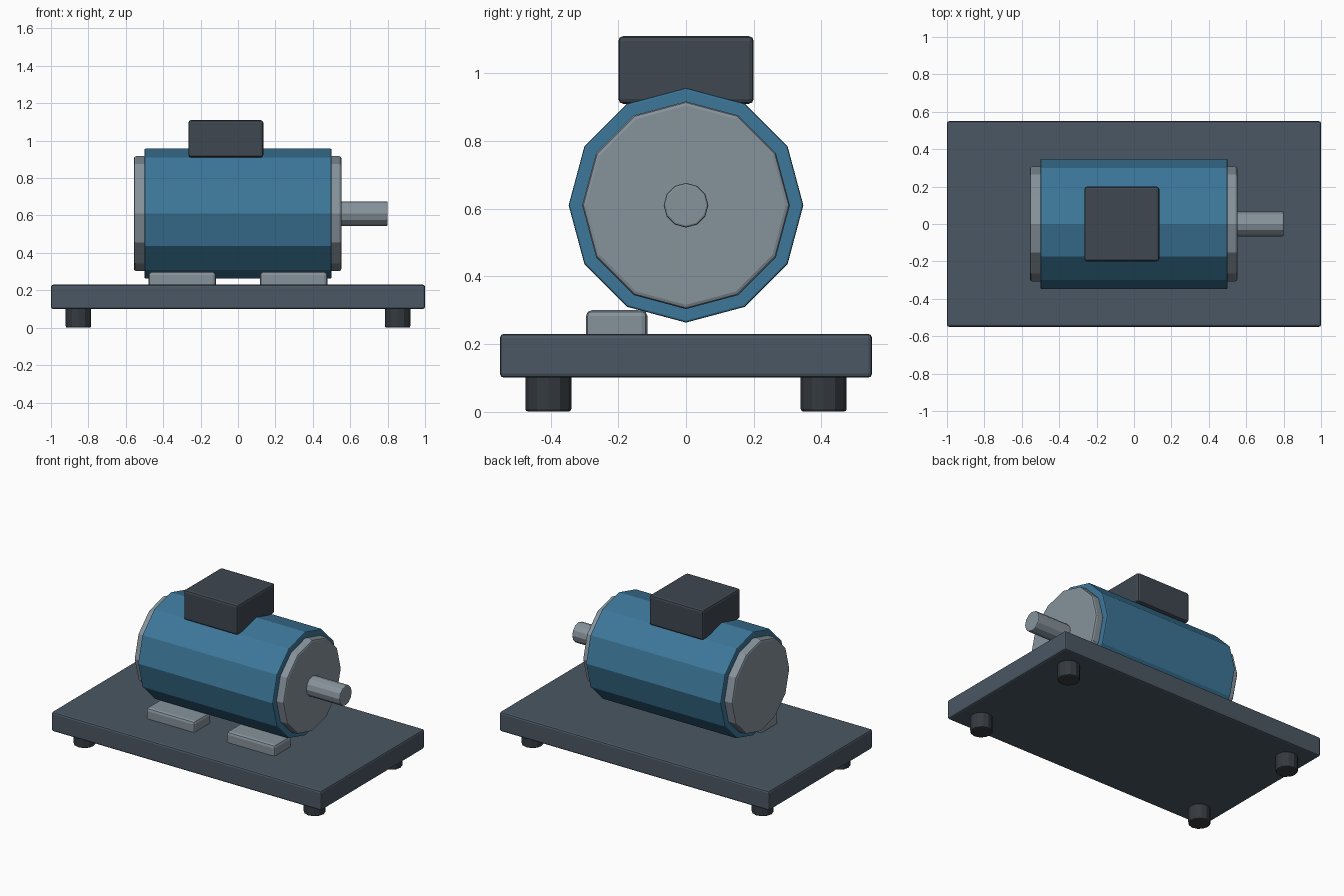
import bpy, math

if "Cube" in bpy.data.objects:
    bpy.data.objects.remove(bpy.data.objects["Cube"])

def material(name, rgb):
    m = bpy.data.materials.new(name)
    m.diffuse_color = (*rgb, 1)
    m.use_nodes = True
    m.node_tree.nodes["Principled BSDF"].inputs["Base Color"].default_value = m.diffuse_color
    return m

BLUE = material("blue_paint", (0.045, 0.184, 0.319))
SLATE = material("slate_steel", (0.07, 0.095, 0.125))
DARK = material("dark_casing", (0.05, 0.063, 0.08))
RUBBER = material("rubber", (0.035, 0.042, 0.05))
METAL = material("light_metal", (0.24, 0.29, 0.33))

def finish(name, mat, bevel, segments=2):
    ob = bpy.context.object
    ob.name = name
    ob.data.materials.append(mat)
    bpy.ops.object.transform_apply(location=False, rotation=True, scale=True)
    b = ob.modifiers.new("edge_bevel", 'BEVEL')
    b.width = bevel
    b.segments = segments
    b.limit_method = 'ANGLE'
    b.angle_limit = math.radians(40)
    return ob

def box(name, lo, hi, mat, bevel):
    mid = [(a + b) / 2 for a, b in zip(lo, hi)]
    bpy.ops.mesh.primitive_cube_add(size=1, location=mid)
    bpy.context.object.scale = [b - a for a, b in zip(lo, hi)]
    return finish(name, mat, bevel)

def cylinder_x(name, x0, x1, radius, mat, bevel, z=0.61):
    bpy.ops.mesh.primitive_cylinder_add(
        vertices=12, radius=radius, depth=x1 - x0,
        location=((x0 + x1) / 2, 0, z), rotation=(0, math.pi / 2, 0))
    return finish(name, mat, bevel)

# Base plate
box("base_plate", (-1, -0.55, 0.10), (1, 0.55, 0.23), SLATE, 0.012)

# Four rubber feet under the plate
for sx, x_name in ((-1, "left"), (1, "right")):
    for sy, y_name in ((-1, "front"), (1, "back")):
        bpy.ops.mesh.primitive_cylinder_add(
            vertices=12, radius=0.068, depth=0.11,
            location=(sx * 0.853, sy * 0.407, 0.055))
        finish(f"rubber_foot_{y_name}_{x_name}", RUBBER, 0.008)

# Motor housing, end caps and output shaft
cylinder_x("motor_housing", -0.5, 0.5, 0.347, BLUE, 0.006)
cylinder_x("end_cap_rear", -0.557, -0.49, 0.307, METAL, 0.012)
cylinder_x("end_cap_drive", 0.49, 0.553, 0.307, METAL, 0.012)
cylinder_x("output_shaft", 0.54, 0.8, 0.066, METAL, 0.006)

# Terminal box on top of the housing
box("terminal_box", (-0.265, -0.2, 0.91), (0.135, 0.2, 1.11), DARK, 0.014)

# Two mounting pads along the front side
for side, name in ((-1, "left"), (1, "right")):
    x = side * 0.298
    box(f"mounting_pad_{name}", (x - 0.18, -0.296, 0.21), (x + 0.18, -0.114, 0.30), METAL, 0.018)
